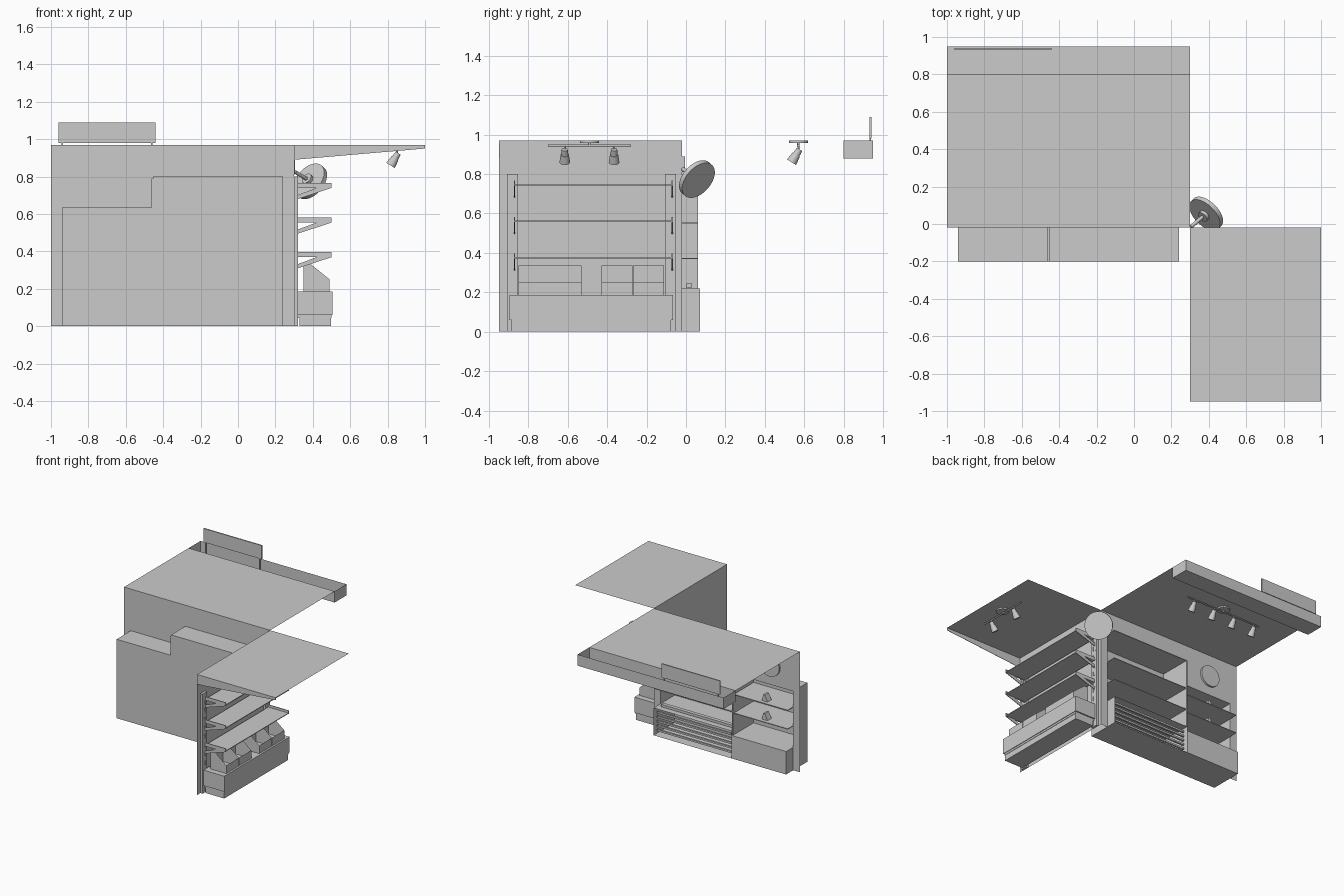
import bpy, bmesh, math
from mathutils import Vector

if "Cube" in bpy.data.objects:
    bpy.data.objects.remove(bpy.data.objects["Cube"])


def make(name, verts, faces):
    me = bpy.data.meshes.new(name)
    me.from_pydata(verts, [], faces)
    me.update()
    ob = bpy.data.objects.new(name, me)
    bpy.context.collection.objects.link(ob)
    return ob


def box(name, x0, x1, y0, y1, z0, z1, skip=()):
    """Box; skip lists open sides among -x +x -y +y -z +z."""
    v = [(x, y, z) for x in (x0, x1) for y in (y0, y1) for z in (z0, z1)]
    f = {'-x': (0, 1, 3, 2), '+x': (4, 6, 7, 5), '-y': (0, 4, 5, 1),
         '+y': (2, 3, 7, 6), '-z': (0, 2, 6, 4), '+z': (1, 5, 7, 3)}
    return make(name, v, [q for k, q in f.items() if k not in skip])


def sheet(name, pts):
    return make(name, pts, [tuple(range(len(pts)))])


def prism_y(name, prof, y0, y1):
    """Extrude an x-z profile along y."""
    n = len(prof)
    v = [(x, y0, z) for x, z in prof] + [(x, y1, z) for x, z in prof]
    f = [tuple(range(n)), tuple(range(2 * n - 1, n - 1, -1))]
    f += [(i, i + n, (i + 1) % n + n, (i + 1) % n) for i in range(n)]
    return make(name, v, f)


def rod(name, a, b, r, r2=None, n=32):
    a, b = Vector(a), Vector(b)
    me = bpy.data.meshes.new(name)
    bm = bmesh.new()
    bmesh.ops.create_cone(bm, cap_ends=True, segments=n, radius1=r,
                          radius2=r if r2 is None else r2, depth=(b - a).length)
    bm.to_mesh(me)
    bm.free()
    for p in me.polygons:
        p.use_smooth = len(p.vertices) == 4
    me.set_sharp_from_angle(angle=math.radians(35))
    ob = bpy.data.objects.new(name, me)
    bpy.context.collection.objects.link(ob)
    ob.location = (a + b) / 2
    ob.rotation_mode = 'QUATERNION'
    ob.rotation_quaternion = (b - a).to_track_quat('Z', 'Y')
    return ob


def spotlight(x, y, z, aim):
    aim = Vector(aim).normalized()
    p = Vector((x, y, z - .03))
    rod("spot_stem", (x, y, z), p, .005, n=12)
    rod("spot_neck", p - aim * .012, p + aim * .02, .016, .018, 24)
    rod("spot_head", p + aim * .02, p + aim * .065, .021, .027, 24)


W = -.02  # main wall plane
# main wall with stepped opening for the niche
sheet("main_wall", [(x, W, z) for x, z in [
    (-1, 0), (-.94, 0), (-.94, .635), (-.455, .635), (-.455, .8),
    (.24, .8), (.24, 0), (.3, 0), (.3, .97), (-1, .97)]])
sheet("side_wall", [(.3, -.95, 0), (.3, W, 0), (.3, W, .97), (.3, -.95, .97)])

# roof, open fascia trough and sign
sheet("main_roof", [(-1, W, .97), (.3, W, .97), (.3, .8, .97), (-1, .8, .97)])
box("fascia_trough", -1, .3, .8, .95, .88, .97, skip=('+z',))
box("sign_board", -.96, -.44, .93, .94, .98, 1.09)
for x in (-.94, -.46):
    box("sign_post", x - .004, x + .004, .931, .939, .88, .985)

# side canopy
sheet("side_canopy", [(.3, -.95, .97), (1, -.95, .97), (1, W, .97), (.3, W, .97)])
prism_y("canopy_gusset", [(.3, .89), (1, .95), (1, .97), (.3, .97)], -.95, -.947)

# recessed niche bays
box("small_bay", -.94, -.455, -.2, W, 0, .635, skip=('+y', '+x'))
box("large_bay", -.455, .24, -.2, W, 0, .8, skip=('+y', '-x'))
box("bay_divider", -.462, -.452, -.2, .06, 0, .79)
for z in (.36, .51):
    box("small_bay_shelf", -.94, -.462, -.2, .05, z - .006, z)
    prism_y("shelf_holder", [(-.74, z), (-.69, z), (-.70, z + .05), (-.715, z + .05)], -.03, .02)
for z in (.375, .555, .79):
    box("large_bay_shelf", -.452, .24, -.2, .06, z - .006, z)
box("small_bay_cabinet", -.94, -.455, -.199, .07, 0, .185)
# open cabinet with slatted front
box("large_bay_cabinet", -.455, .24, -.199, .07, 0, .22, skip=('+y',))
for i in range(5):
    z = .03 + i * .036
    box("cabinet_slat", -.44, .225, .035, .05, z, z + .014)
box("cabinet_top_rail", -.43, .2, .0, .03, .225, .245)
# round wall plaque
rod("wall_plaque", (-.74, W, .79), (-.74, W + .015, .79), .085, n=48)

# slotted uprights on the side wall
for yc in (-.88, -.078):
    box("upright", .3, .32, yc - .028, yc + .028, 0, .8)
    for dy in (-.012, .012):
        slot = box("upright_slots", .32, .3215, yc + dy - .006, yc + dy + .006, .01, .045)
        m = slot.modifiers.new("repeat", 'ARRAY')
        m.count = 11
        m.use_relative_offset = False
        m.use_constant_offset = True
        m.constant_offset_displace = (0, 0, .07)

# side shelves on open triangular brackets
for z in (.745, .56, .375):
    box("side_shelf", .32, .5, -.87, -.07, z - .003, z + .003)
    for y in (-.87, -.07):
        prism_y("bracket_arm", [(.32, z - .006), (.5, z - .006), (.5, z + .022), (.32, z + .022)], y - .003, y + .003)
        prism_y("bracket_brace", [(.32, z - .065), (.5, z - .006), (.42, z - .006), (.32, z - .043)], y - .003, y + .003)

# base unit and kick plate
box("base_unit", .32, .505, -.895, -.065, .06, .185)
box("base_groove", .322, .5, -.885, -.075, .045, .06)
box("kick_plate", .33, .497, -.885, -.075, 0, .045)

# open slanted bins
for y in (-.85, -.69, -.43, -.27):
    p = [(.35, .185), (.49, .185), (.49, .25), (.385, .335), (.35, .335)]
    v = [(x, yy, z) for yy in (y + .001, y + .159) for x, z in p]
    make("bin", v, [(0, 1, 2, 3, 4), (9, 8, 7, 6, 5), (0, 5, 6, 1),
                    (1, 6, 7, 2), (3, 8, 9, 4), (4, 9, 5, 0)])

# tilted round sign on the corner
n = Vector((.6, .6, -.52)).normalized()
c = Vector((.385, .055, .775))
rod("round_sign", c - n * .012, c + n * .014, .104, n=48)
rod("round_sign_arm", (.305, -.015, .825), c - n * .01, .01, n=16)
rod("round_sign_hub", c - n * .03, c - n * .01, .03, n=24)
box("round_sign_plate", .3, .306, -.035, -.005, .81, .89)

# track light under the side canopy
rod("canopy_light_disc", (.85, -.49, .958), (.85, -.49, .969), .048)
rod("canopy_light_stem", (.85, -.49, .94), (.85, -.49, .96), .006, n=12)
rod("canopy_light_bar", (.85, -.7, .945), (.85, -.28, .945), .006, n=12)
for y in (-.615, -.365):
    spotlight(.85, y, .945, (-.5, 0, -.8))

# track light under the main roof
rod("roof_light_disc", (-.38, .57, .958), (-.38, .57, .969), .048)
rod("roof_light_stem", (-.38, .57, .94), (-.38, .57, .96), .006, n=12)
rod("roof_light_bar", (-.72, .57, .945), (-.04, .57, .945), .006, n=12)
for x in (-.1, -.29, -.48, -.67):
    spotlight(x, .57, .945, (0, -.5, -.8))

# centre in depth is already y = 0; lower edge rests on z = 0
